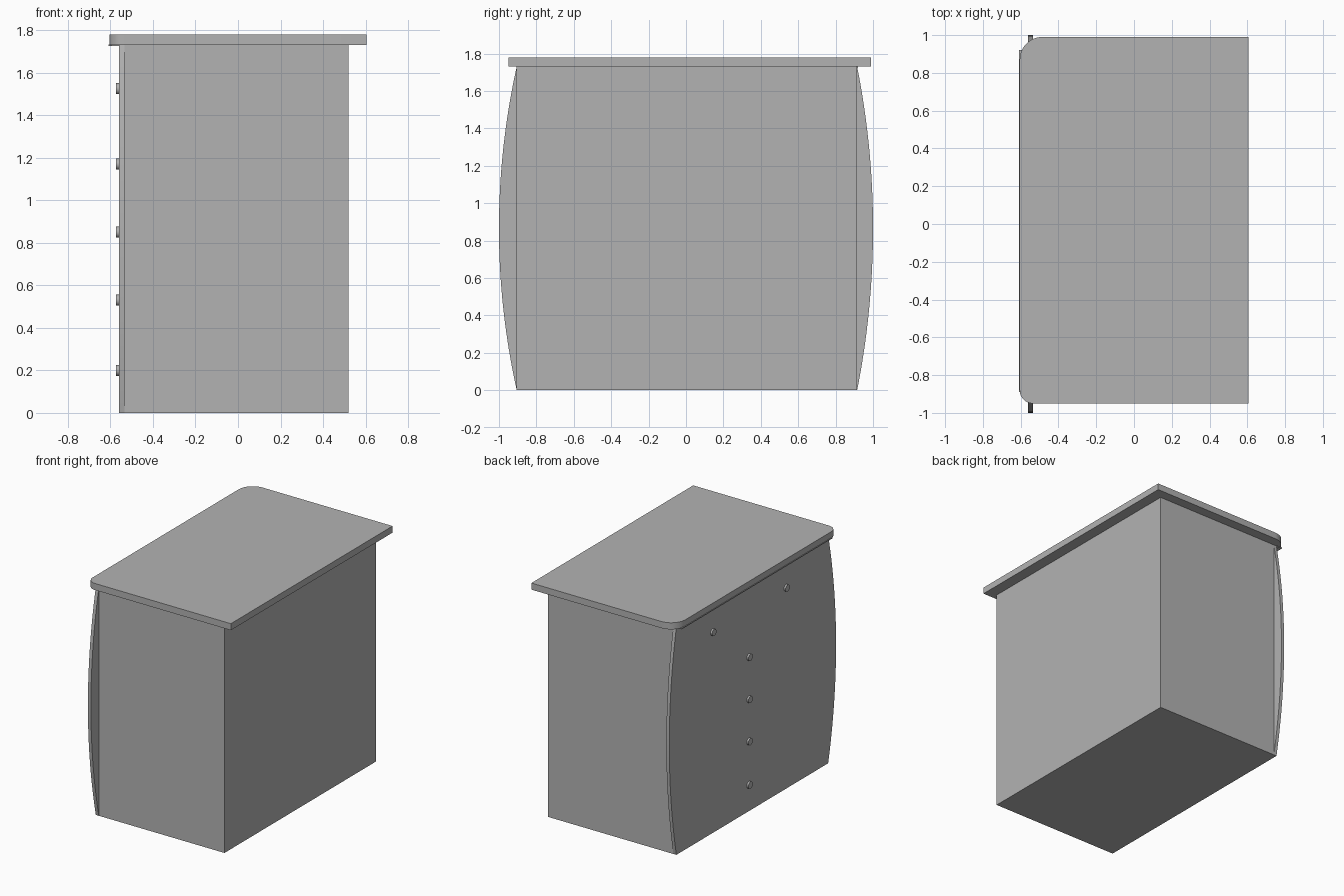
import bpy
import bmesh
import math
from mathutils import Matrix

if "Cube" in bpy.data.objects:
    bpy.data.objects.remove(bpy.data.objects["Cube"], do_unlink=True)

grey = bpy.data.materials.new("plain grey")
grey.use_nodes = True
COLOUR = (0.45, 0.45, 0.45, 1)
grey.diffuse_color = COLOUR
grey.node_tree.nodes["Principled BSDF"].inputs["Base Color"].default_value = COLOUR


def finish(name, bm, smooth=False):
    bmesh.ops.recalc_face_normals(bm, faces=bm.faces)
    mesh = bpy.data.meshes.new(name)
    bm.to_mesh(mesh)
    bm.free()
    mesh.materials.append(grey)
    obj = bpy.data.objects.new(name, mesh)
    bpy.context.collection.objects.link(obj)
    if smooth:
        bpy.ops.object.select_all(action="DESELECT")
        obj.select_set(True)
        bpy.context.view_layer.objects.active = obj
        bpy.ops.object.shade_smooth_by_angle(angle=math.radians(30))
    return obj


def extrude_outline(name, points, offset, smooth=False):
    bm = bmesh.new()
    face = bm.faces.new([bm.verts.new(p) for p in points])
    new = bmesh.ops.extrude_face_region(bm, geom=[face])["geom"]
    verts = [v for v in new if isinstance(v, bmesh.types.BMVert)]
    bmesh.ops.translate(bm, verts=verts, vec=offset)
    return finish(name, bm, smooth)


def box(name, x0, x1, y0, y1, z0, z1):
    points = [(x0, y0, z0), (x1, y0, z0), (x1, y1, z0), (x0, y1, z0)]
    return extrude_outline(name, points, (0, 0, z1 - z0))


def arc(cx, cy, radius, start, end, steps=12):
    angles = [math.radians(start + (end - start) * i / steps) for i in range(steps + 1)]
    return [(cx + radius * math.cos(a), cy + radius * math.sin(a)) for a in angles]


HEIGHT = 1.73

# Cabinet carcass
box("cabinet_body", -0.535, 0.52, -0.905, 0.915, 0, HEIGHT)

# Drawer panel with bowed sides
def bowed_side(y_end, y_middle, steps=32):
    sag = y_middle - y_end
    half = HEIGHT / 2
    radius = (half ** 2 + sag ** 2) / (2 * abs(sag))
    sign = math.copysign(1, sag)
    side = []
    for i in range(steps + 1):
        z = HEIGHT * i / steps
        y = y_middle - sign * (radius - math.sqrt(radius ** 2 - (z - half) ** 2))
        side.append((-0.56, y, z))
    return side

outline = bowed_side(-0.905, -1) + bowed_side(0.915, 1)[::-1]
extrude_outline("drawer_panel", outline, (0.025, 0, 0), True)

# Worktop, rounded at the two corners over the drawers
LEFT, RIGHT, FRONT, BACK = -0.605, 0.605, -0.95, 0.99
top = [(RIGHT, FRONT), (RIGHT, BACK)]
top += arc(LEFT + 0.12, BACK - 0.12, 0.12, 90, 180)
top += arc(LEFT + 0.07, FRONT + 0.07, 0.07, 180, 270)
extrude_outline("worktop", [(x, y, HEIGHT) for x, y in top], (0, 0, 0.05), True)

# Thin strip under the worktop edge
box("worktop_edge_strip", -0.608, -0.56, -0.89, 0.92, HEIGHT - 0.004, HEIGHT + 0.004)

# Drawer knobs: a pair on the wide drawer, one on each drawer below
knobs = [(0.48, 1.525), (-0.40, 1.525)] + [(0.045, z) for z in (1.17, 0.85, 0.53, 0.2)]
for number, (y, z) in enumerate(knobs, 1):
    bm = bmesh.new()
    place = Matrix.Translation((-0.564, y, z)) @ Matrix.Rotation(math.pi / 2, 4, "Y")
    bmesh.ops.create_cone(bm, cap_ends=True, segments=20, radius1=0.026,
                          radius2=0.026, depth=0.02, matrix=place)
    finish(f"drawer_knob_{number}", bm, True)
